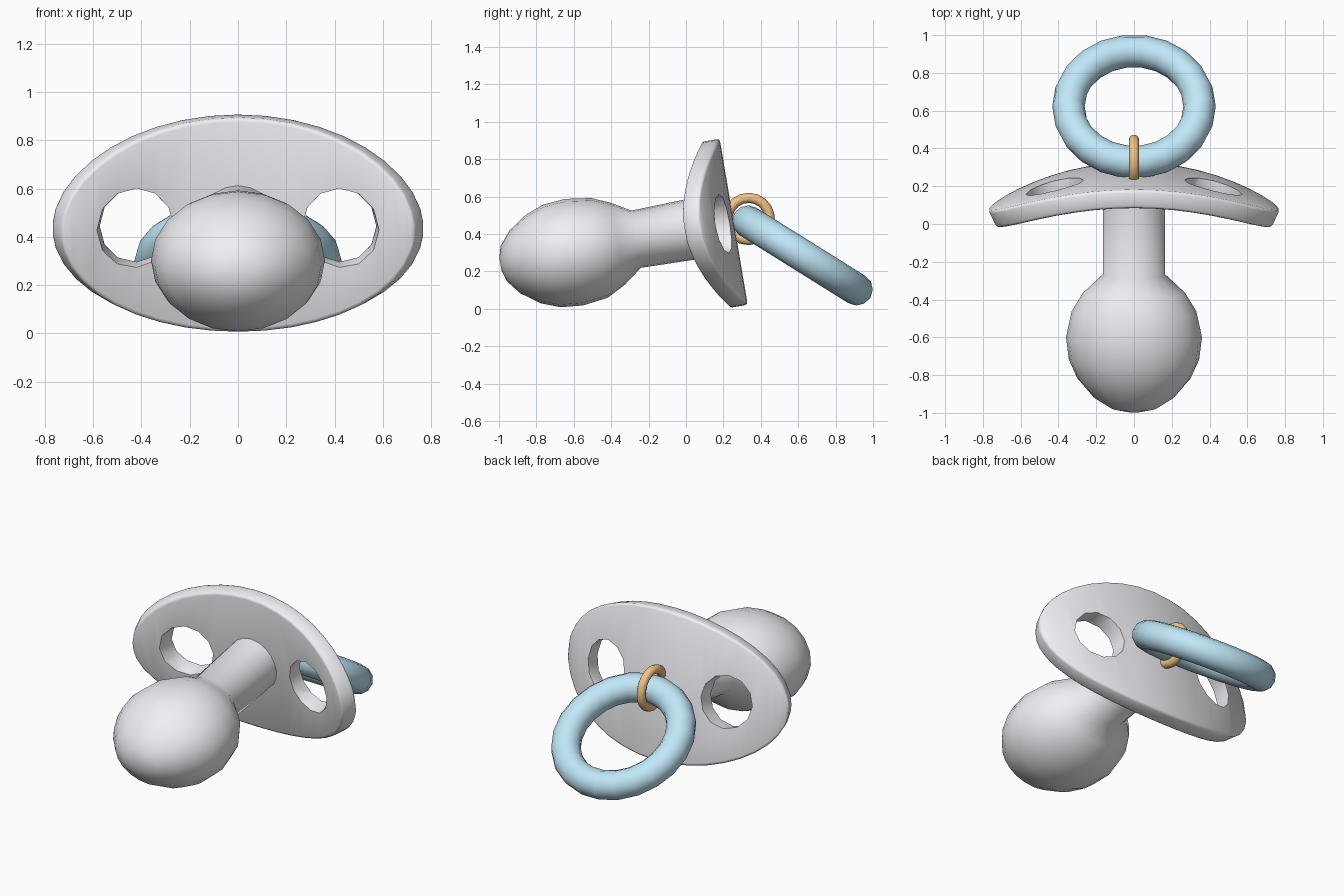
import bpy, bmesh
from math import sin, cos, pi, radians
from mathutils import Matrix

if "Cube" in bpy.data.objects:
    bpy.data.objects.remove(bpy.data.objects["Cube"])

# Shared tilt of shield and nipple, pivoting at the centre of the shield's back
TILT = Matrix.Translation((0, 0.255, 0.465)) @ Matrix.Rotation(radians(9.6), 4, 'X')


def material(name, color):
    mat = bpy.data.materials.new(name)
    mat.diffuse_color = color
    mat.use_nodes = True
    mat.node_tree.nodes["Principled BSDF"].inputs["Base Color"].default_value = mat.diffuse_color
    return mat


PALE = material("pale_plastic", (0.88, 0.865, 0.91, 1))
BLUE = material("light_blue", (0.53, 0.8, 0.94, 1))
TAN = material("tan", (0.88, 0.55, 0.24, 1))


def finish(bm, name, matrix):
    bmesh.ops.recalc_face_normals(bm, faces=bm.faces)
    me = bpy.data.meshes.new(name)
    bm.to_mesh(me)
    bm.free()
    me.materials.append(PALE)
    ob = bpy.data.objects.new(name, me)
    bpy.context.collection.objects.link(ob)
    ob.matrix_world = matrix
    return ob


def smooth(ob, angle):
    bpy.ops.object.select_all(action='DESELECT')
    ob.select_set(True)
    bpy.context.view_layer.objects.active = ob
    bpy.ops.object.shade_smooth_by_angle(angle=radians(angle))


def loft(name, rings, sides, cx=0, matrix=TILT):
    """Elliptical rings (y, z, rx, rz) joined along local y."""
    bm = bmesh.new()
    loops = [[bm.verts.new((cx + rx * cos(2 * pi * i / sides), y, z + rz * sin(2 * pi * i / sides)))
              for i in range(sides)] for y, z, rx, rz in rings]
    for a, b in zip(loops, loops[1:]):
        for i in range(sides):
            j = (i + 1) % sides
            bm.faces.new((a[i], a[j], b[j], b[i]))
    bm.faces.new(loops[0])
    bm.faces.new(loops[-1])
    return finish(bm, name, matrix)


def torus(name, loc, rot, major, minor, seg, sides, mat):
    bpy.ops.mesh.primitive_torus_add(location=loc, rotation=rot, major_radius=major,
                                     minor_radius=minor, major_segments=seg, minor_segments=sides)
    ob = bpy.context.object
    ob.name = name
    ob.data.materials.append(mat)
    smooth(ob, 60)


# Shield: curved oval slab made of vertical strips
bm = bmesh.new()
N, W, H, DROP, THICK = 20, 0.772, 0.45, 0.18, 0.1
cols = []
for i in range(N + 1):
    t = (i / N - 0.5) * pi * 0.97
    x, h = W * sin(t), H * cos(t)
    y = -DROP * (x / W) ** 2
    slope = -2 * DROP * x / W ** 2
    n = (1 + slope * slope) ** 0.5
    fx, fy = x + THICK * slope / n, y - THICK / n
    cols.append([bm.verts.new(p) for p in ((x, y, -h), (x, y, h), (fx, fy, h), (fx, fy, -h))])
for a, b in zip(cols, cols[1:]):
    for i in range(4):
        j = (i + 1) % 4
        bm.faces.new((a[i], a[j], b[j], b[i]))
bm.faces.new(cols[0])
bm.faces.new(cols[-1])
shield = finish(bm, "shield", TILT)

# Softened rim
bpy.context.view_layer.objects.active = shield
bev = shield.modifiers.new("rim", 'BEVEL')
bev.width = 0.015
bev.segments = 2
bev.limit_method = 'ANGLE'
bev.angle_limit = radians(60)
bpy.ops.object.modifier_apply(modifier=bev.name)

# Air holes, slightly flared to the front
for side in (-1, 1):
    cutter = loft("hole_cutter", [(0.1, -0.002, 0.153, 0.16), (-0.12, -0.002, 0.153, 0.16),
                                  (-0.3, -0.002, 0.175, 0.19)], 12, side * 0.42)
    cutter.hide_render = True
    mod = shield.modifiers.new("hole", 'BOOLEAN')
    mod.operation = 'DIFFERENCE'
    mod.solver = 'EXACT'
    mod.object = cutter
    bpy.context.view_layer.objects.active = shield
    bpy.ops.object.modifier_apply(modifier=mod.name)
    bpy.data.objects.remove(cutter)
smooth(shield, 50)

# Nipple: round stem flowing into a flattened bulb
nipple = loft("nipple", [
    (-0.05, 0, 0.165, 0.168), (-0.53, -0.005, 0.165, 0.155), (-0.63, -0.013, 0.27, 0.222),
    (-0.73, -0.018, 0.33, 0.27), (-0.87, -0.018, 0.36, 0.289), (-0.99, -0.018, 0.345, 0.278),
    (-1.09, -0.018, 0.3, 0.24), (-1.19, -0.016, 0.215, 0.17), (-1.25, -0.014, 0.12, 0.095),
    (-1.268, -0.014, 0.04, 0.032)], 20)
smooth(nipple, 60)

# Handle ring and the small loop that holds it
torus("handle_ring", (0, 0.622, 0.285), (radians(-32), 0, 0), 0.347, 0.086, 22, 12, BLUE)
torus("ring_loop", (0, 0.335, 0.48), (0, radians(90), 0), 0.113, 0.027, 18, 10, TAN)
